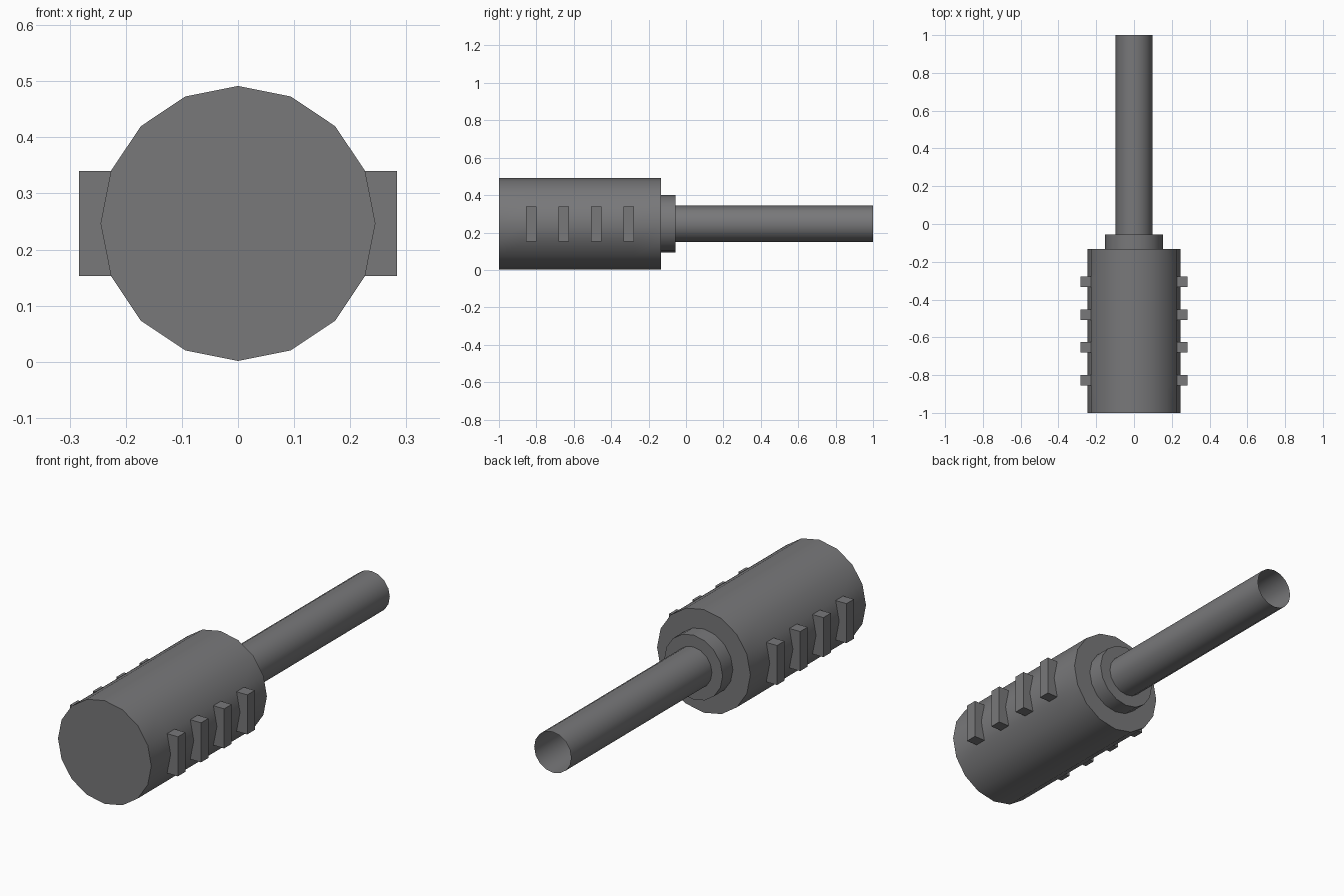
import bpy, bmesh, math

if "Cube" in bpy.data.objects:
    bpy.data.objects.remove(bpy.data.objects["Cube"])

SIDES = 16
AXIS_Z = 0.2465

# Dark grey finish
dark = bpy.data.materials.new("dark_grey")
dark.diffuse_color = (0.188, 0.188, 0.194, 1.0)
dark.use_nodes = True
dark.node_tree.nodes["Principled BSDF"].inputs["Base Color"].default_value = dark.diffuse_color


def turned(name, profile, cap_front=False, edit=None):
    """Turn a list of (y, radius) points around the long axis."""
    bm = bmesh.new()
    rings = []
    for y, r in profile:
        rings.append([bm.verts.new((r * math.cos(2 * math.pi * i / SIDES), y,
                                    AXIS_Z + r * math.sin(2 * math.pi * i / SIDES)))
                      for i in range(SIDES)])
    for a, b in zip(rings, rings[1:]):
        for i in range(SIDES):
            j = (i + 1) % SIDES
            bm.faces.new((a[i], b[i], b[j], a[j]))
    if cap_front:
        bm.faces.new(rings[0])
    bm.normal_update()
    if edit:
        edit(bm)
    mesh = bpy.data.meshes.new(name)
    bm.to_mesh(mesh)
    bm.free()
    mesh.materials.append(dark)
    obj = bpy.data.objects.new(name, mesh)
    bpy.context.collection.objects.link(obj)
    bpy.ops.object.select_all(action='DESELECT')
    obj.select_set(True)
    bpy.context.view_layer.objects.active = obj
    bpy.ops.object.shade_smooth_by_angle(angle=math.radians(30))
    return obj


# Grip rib positions along the body
rib_centres = [-0.827 + 0.1735 * k for k in range(4)]
RIB_HALF = 0.028


def pull_ribs(bm):
    """Extrude the side faces of each rib band out to a flat plane."""
    for y in rib_centres:
        for side in (-1, 1):
            faces = []
            for f in bm.faces:
                c = f.calc_center_median()
                if abs(c.y - y) < 0.005 and c.x * side > 0.22 and abs(c.z - AXIS_Z) < 0.09:
                    faces.append(f)
            new = bmesh.ops.extrude_face_region(bm, geom=faces)["geom"]
            for v in new:
                if isinstance(v, bmesh.types.BMVert):
                    v.co.x = 0.283 * side
            left = [f for f in faces if f.is_valid]
            if left:
                bmesh.ops.delete(bm, geom=left, context='FACES_ONLY')
    bmesh.ops.recalc_face_normals(bm, faces=bm.faces[:])


# Body with closed front, ribs on both sides, and shoulder at the back
body_profile = [(-1.0, 0.245)]
for yc in rib_centres:
    body_profile += [(yc - RIB_HALF, 0.245), (yc + RIB_HALF, 0.245)]
body_profile += [(-0.133, 0.245), (-0.133, 0.153)]
turned("ribbed_body", body_profile, cap_front=True, edit=pull_ribs)

# Stepped collar
turned("collar", [(-0.133, 0.153), (-0.056, 0.153), (-0.056, 0.097)])

# Open-ended tube
turned("tube", [(-0.056, 0.097), (1.0, 0.097)])
